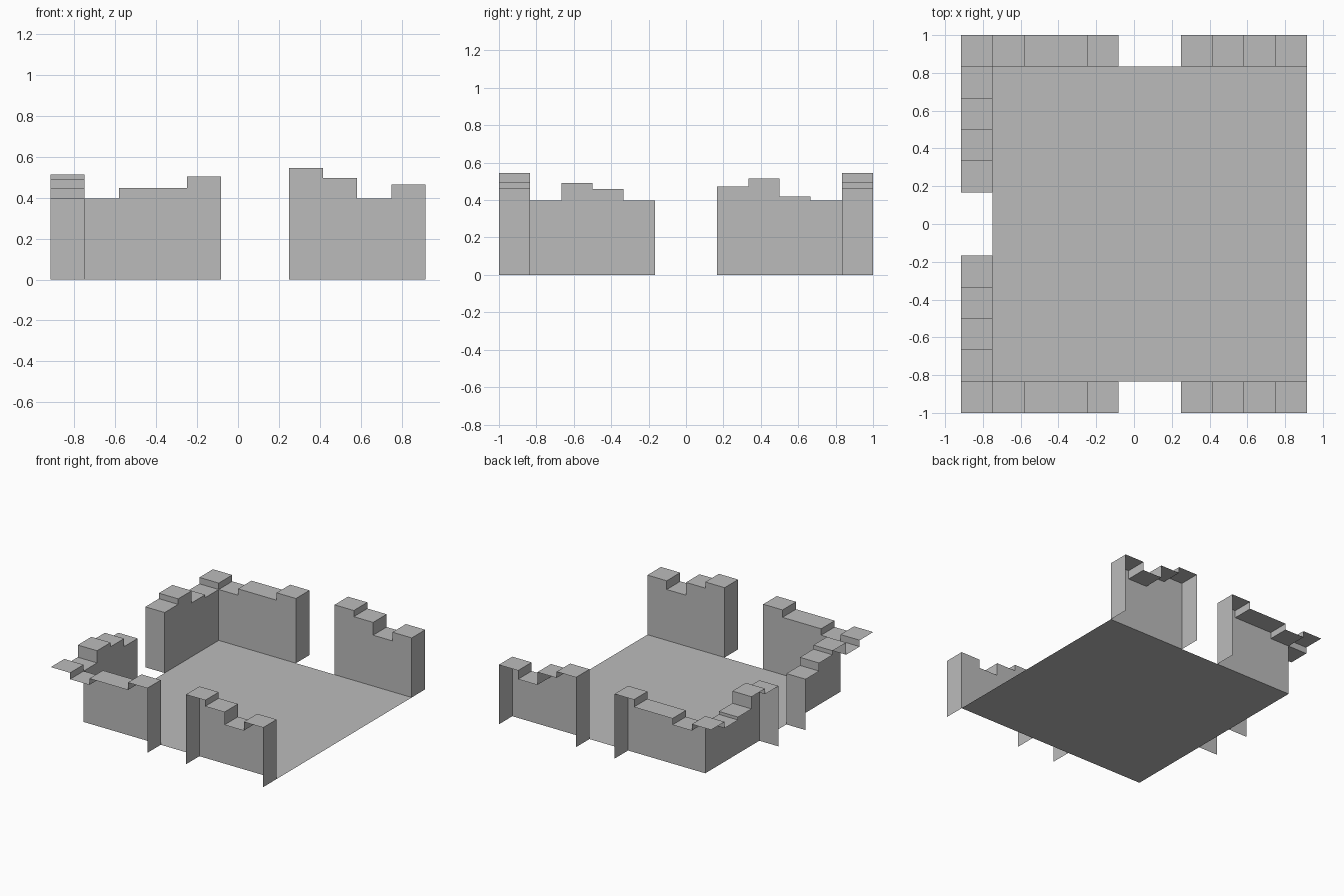
import bpy, bmesh
from mathutils import Vector

if "Cube" in bpy.data.objects:
    bpy.data.objects.remove(bpy.data.objects["Cube"])

C = 1 / 6  # width of one block

stone = bpy.data.materials.new("grey_stone")
stone.diffuse_color = (0.5, 0.5, 0.5, 1)
stone.use_nodes = True
stone.node_tree.nodes["Principled BSDF"].inputs["Base Color"].default_value = stone.diffuse_color


def finish(name, bm):
    mesh = bpy.data.meshes.new(name)
    bm.to_mesh(mesh)
    bm.free()
    mesh.materials.append(stone)
    bpy.context.collection.objects.link(bpy.data.objects.new(name, mesh))


def wall(name, place, inward, start, heights, z_start=0, z_end=0, corner=False):
    """Stepped wall shell, open at the outside and underneath.
    place(u, outer, z) gives a point; a corner block has no inner face."""
    bm = bmesh.new()

    def quad(*pts):
        return bm.faces.new([bm.verts.new(place(*p)) for p in pts])

    # stepped profile along the wall
    prof = [(start, z_start)]
    for i, h in enumerate(heights):
        prof += [(start + i * C, h), (start + (i + 1) * C, h)]
    prof.append((start + len(heights) * C, z_end))
    for a, b in zip(prof, prof[1:]):
        if a != b:
            quad((a[0], 0, a[1]), (b[0], 0, b[1]), (b[0], 1, b[1]), (a[0], 1, a[1]))
    # inner faces
    for i, h in enumerate(heights):
        if corner and i == 0:
            continue
        u, v = start + i * C, start + (i + 1) * C
        inner = quad((u, 0, 0), (v, 0, 0), (v, 0, h), (u, 0, h))
    inner.normal_update()
    if inner.normal.dot(Vector(inward)) < 0:
        bmesh.ops.reverse_faces(bm, faces=bm.faces[:])
    bmesh.ops.remove_doubles(bm, verts=bm.verts[:], dist=1e-5)
    finish(name, bm)


# floor
bm = bmesh.new()
x0, x1, y1 = -4.5 * C, 5.5 * C, 5 * C
bm.faces.new([bm.verts.new(p) for p in
              ((x0, -y1, 0), (x1, -y1, 0), (x1, y1, 0), (x0, y1, 0))])
finish("floor", bm)

# front and back walls, mirrored, each split by a doorway
CORNER = 0.447
for side, s in (("front", -1), ("back", 1)):
    def place(u, outer, z, s=s):
        return (u, s * (5 + outer) * C, z)
    wall(side + "_wall_left", place, (0, -s, 0), -5.5 * C,
         [CORNER, 0.397, 0.447, 0.447, 0.505], z_start=CORNER, corner=True)
    wall(side + "_wall_right", place, (0, -s, 0), 1.5 * C,
         [0.545, 0.497, 0.397, 0.465])


# left wall, split by a doorway and stepping up to the corner blocks
def place_left(u, outer, z):
    return (-(4.5 + outer) * C, u, z)


wall("left_wall_front", place_left, (1, 0, 0), -5 * C,
     [0.397, 0.492, 0.46, 0.397], z_start=CORNER)
wall("left_wall_back", place_left, (1, 0, 0), C,
     [0.472, 0.515, 0.42, 0.397], z_end=CORNER)
